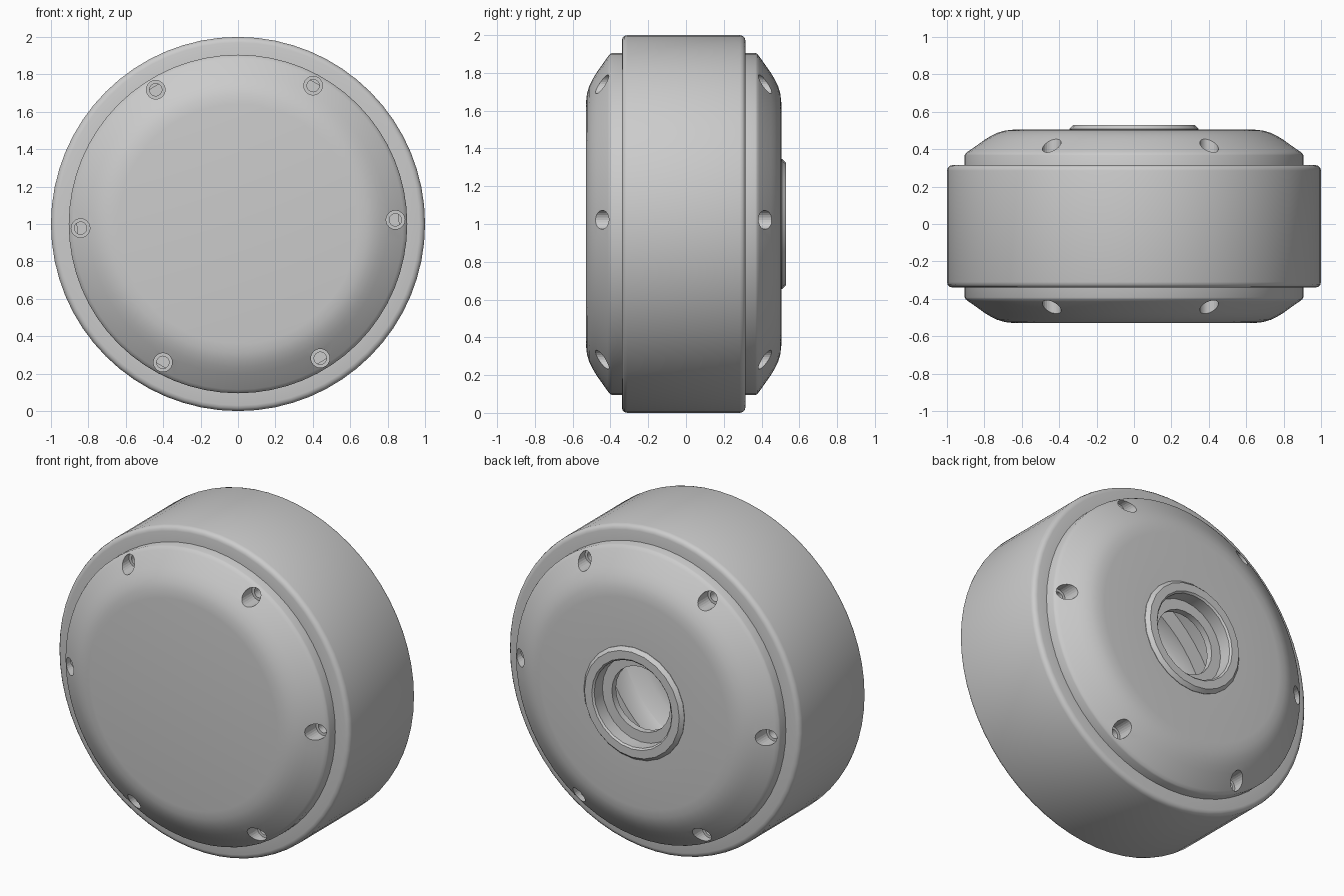
import bpy, bmesh, math
from mathutils import Matrix, Vector

if "Cube" in bpy.data.objects:
    bpy.data.objects.remove(bpy.data.objects["Cube"])

grey = bpy.data.materials.new("mid grey")
grey.diffuse_color = (0.6, 0.6, 0.6, 1)
grey.use_nodes = True
grey.node_tree.nodes["Principled BSDF"].inputs["Base Color"].default_value = grey.diffuse_color
MID = -0.0125   # plane halfway between the two caps
CZ = 1.0        # height of the wheel axis


def add_object(name, bm):
    bmesh.ops.recalc_face_normals(bm, faces=bm.faces)
    mesh = bpy.data.meshes.new(name)
    bm.to_mesh(mesh)
    bm.free()
    mesh.materials.append(grey)
    ob = bpy.data.objects.new(name, mesh)
    bpy.context.collection.objects.link(ob)
    return ob


def smooth(ob, angle):
    bpy.ops.object.select_all(action='DESELECT')
    ob.select_set(True)
    bpy.context.view_layer.objects.active = ob
    bpy.ops.object.shade_smooth_by_angle(angle=math.radians(angle))


def lathe(name, profile, steps):
    """Spin a (radius, y) profile around the wheel axis; closed unless it touches the axis."""
    bm = bmesh.new()
    vs = [bm.verts.new((r, y, CZ)) for r, y in profile]
    pairs = list(zip(vs, vs[1:]))
    if profile[0][0] > 0:
        pairs.append((vs[-1], vs[0]))
    edges = [bm.edges.new(p) for p in pairs]
    bmesh.ops.spin(bm, geom=vs + edges, cent=(0, 0, CZ), axis=(0, 1, 0),
                   angle=2 * math.pi, steps=steps)
    bmesh.ops.remove_doubles(bm, verts=bm.verts, dist=1e-4)
    return add_object(name, bm)


def drill(target, name, side):
    """Cut six counterbored screw holes, parallel to the axis."""
    for label, radius, inner in (("counterbore", 0.05, 0.355), ("screw_hole", 0.033, 0.25)):
        bm = bmesh.new()
        for k in range(6):
            a = math.radians(1.5 + 60 * k)
            y = MID + side * (inner + 0.7) / 2
            pos = Vector((0.842 * math.cos(a), y, CZ + 0.842 * math.sin(a)))
            bmesh.ops.create_cone(bm, cap_ends=True, segments=24, radius1=radius,
                                  radius2=radius, depth=0.7 - inner,
                                  matrix=Matrix.Translation(pos) @ Matrix.Rotation(math.pi / 2, 4, 'X'))
        cutter = add_object(name + "_" + label + "_cutter", bm)
        cutter.hide_render = True
        cutter.hide_viewport = True
        cutter.display_type = 'WIRE'
        mod = target.modifiers.new(label, 'BOOLEAN')
        mod.operation = 'DIFFERENCE'
        mod.solver = 'EXACT'
        mod.object = cutter


# Outer band with rounded rims
rim = [(0.97, -0.34), (0.985, -0.336), (0.996, -0.325), (1.0, -0.31),
       (1.0, 0.285), (0.996, 0.30), (0.985, 0.311), (0.97, 0.315)]
band = lathe("outer_band", [(0.86, -0.34)] + rim + [(0.86, 0.315)], 64)
smooth(band, 35)

# Domed caps: (radius, distance from the middle plane)
dome = [(0.905, 0.25), (0.905, 0.38), (0.90, 0.39), (0.885, 0.402), (0.80, 0.462),
        (0.765, 0.483), (0.73, 0.50), (0.69, 0.512), (0.64, 0.5175)]
inside = [(0.60, 0.43), (0.66, 0.42), (0.74, 0.37), (0.76, 0.33), (0.76, 0.25)]


def cap(name, side, hole):
    pts = dome + [(hole, 0.5175), (hole, 0.43)] + inside
    if hole == 0:
        # Start and end on the axis so that the disc is closed
        pts = [(0, 0.43)] + inside + dome + [(0, 0.5175)]
    ob = lathe(name, [(r, MID + side * d) for r, d in pts], 64)
    drill(ob, name, side)
    smooth(ob, 30)


cap("front_cap", -1, 0)
cap("back_cap", 1, 0.30)

# Stepped hub collar on the back
hub = lathe("hub_collar", [(0.20, 0.40), (0.345, 0.40), (0.345, 0.508), (0.325, 0.53),
                           (0.275, 0.53), (0.265, 0.52), (0.265, 0.44), (0.20, 0.44)], 24)
smooth(hub, 30)
